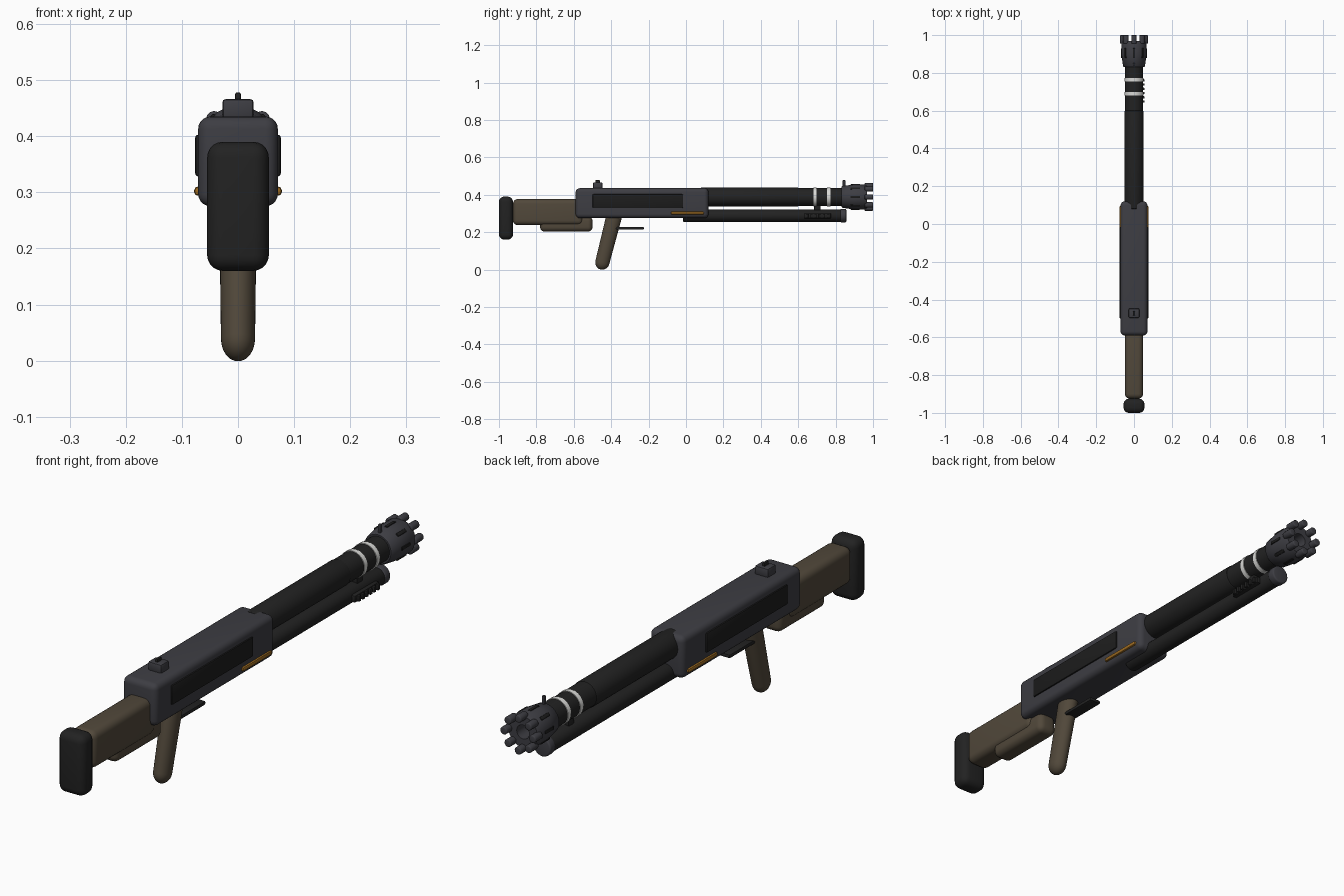
import bpy, math
from mathutils import Vector

if "Cube" in bpy.data.objects:
    bpy.data.objects.remove(bpy.data.objects["Cube"])


def material(name, r, g, b):
    m = bpy.data.materials.new(name)
    m.use_nodes = True
    m.diffuse_color = (r, g, b, 1)
    m.node_tree.nodes["Principled BSDF"].inputs["Base Color"].default_value = (r, g, b, 1)
    return m


GUNMETAL = material("gunmetal", .047, .047, .056)
BLACK = material("matte black", .016, .016, .016)
PANEL = material("panel black", .012, .012, .012)
BROWN = material("brown grip", .083, .065, .043)
BRASS = material("brass", .32, .14, .015)
WHITE = material("pale band", .70, .70, .68)


def finish(o, name, mat, bevel=0, segments=4):
    o.name = name
    o.data.materials.append(mat)
    bpy.ops.object.transform_apply(location=False, rotation=True, scale=True)
    if bevel:
        mod = o.modifiers.new("round edges", "BEVEL")
        mod.width, mod.segments = bevel, segments
        mod.limit_method = "ANGLE"
        bpy.ops.object.modifier_apply(modifier=mod.name)
    bpy.ops.object.shade_smooth_by_angle(angle=math.radians(40))
    return o


def box(name, x, y, z, mat, bevel=0, segments=4):
    """Box from its (min, max) ranges."""
    r = (x, y, z)
    bpy.ops.mesh.primitive_cube_add(size=1, location=[(a + b) / 2 for a, b in r])
    o = bpy.context.object
    o.scale = [b - a for a, b in r]
    return finish(o, name, mat, bevel, segments)


def tube(name, y0, y1, z, radius, mat, bevel=0, x=0, sides=32):
    bpy.ops.mesh.primitive_cylinder_add(vertices=sides, radius=radius, depth=y1 - y0,
                                        location=(x, (y0 + y1) / 2, z),
                                        rotation=(math.pi / 2, 0, 0))
    return finish(bpy.context.object, name, mat, bevel, 3)


def lathe(name, profile, mat, origin, axis, sides=32, flatten=1):
    """Revolve (radius, distance) points about an axis."""
    verts, faces, n = [], [], len(profile)
    for i in range(sides):
        a = 2 * math.pi * i / sides
        verts += [(r * math.cos(a) * flatten, r * math.sin(a), d) for r, d in profile]
        j = (i + 1) % sides
        faces += [(i * n + k, j * n + k, j * n + k + 1, i * n + k + 1) for k in range(n - 1)]
    me = bpy.data.meshes.new(name)
    me.from_pydata(verts, [], faces)
    o = bpy.data.objects.new(name, me)
    bpy.context.collection.objects.link(o)
    bpy.ops.object.select_all(action="DESELECT")
    o.select_set(True)
    bpy.context.view_layer.objects.active = o
    bpy.ops.object.mode_set(mode="EDIT")
    bpy.ops.mesh.select_all(action="SELECT")
    bpy.ops.mesh.remove_doubles(threshold=.0001)
    bpy.ops.mesh.normals_make_consistent(inside=False)
    bpy.ops.object.mode_set(mode="OBJECT")
    o.location = origin
    o.rotation_euler = Vector(axis).to_track_quat("Z", "X").to_euler()
    return finish(o, name, mat)


# Stock
box("butt_pad", (-.055, .055), (-1, -.925), (.16, .39), BLACK, .028, 5)
box("stock", (-.048, .048), (-.925, -.55), (.237, .377), BROWN, .026, 5)
box("stock_lower", (-.04, .04), (-.78, -.5), (.203, .285), BROWN, .024, 5)

# Receiver with side panels and brass strips
box("receiver", (-.071, .071), (-.59, .12), (.275, .435), GUNMETAL, .022, 5)
for side, label in ((1, "left"), (-1, "right")):
    def span(a, b):
        return tuple(sorted((side * a, side * b)))
    box(label + "_panel", span(.06, .0765), (-.5, -.015), (.328, .403), PANEL, .006, 2)
    box(label + "_brass_strip", span(.06, .078), (-.08, .095), (.294, .31), BRASS, .006, 2)

# Slanted hand grip with a domed end
bottom, top = Vector((0, -.457, 0)), Vector((0, -.383, .29))
length = (top - bottom).length
dome = [(.038 * math.sin(t * math.pi / 12), .04 - .04 * math.cos(t * math.pi / 12))
        for t in range(7)]
grip = lathe("hand_grip", dome + [(.042, length), (0, length)], BROWN,
             bottom, top - bottom)
for v in grip.data.vertices:
    v.co.x *= .8
box("trigger_bar", (-.025, .025), (-.39, -.225), (.213, .228), BLACK, .006, 2)

# Rear sight
box("rear_sight_base", (-.028, .028), (-.497, -.447), (.43, .466), GUNMETAL, .006, 2)
box("rear_sight_post", (-.005, .005), (-.485, -.46), (.455, .478), BLACK, .003, 2)

# Barrel, sleeve and bands
AXIS = .388
tube("barrel", .1, .85, AXIS, .048, BLACK)
tube("barrel_sleeve", .08, .6, AXIS, .05, BLACK, .003)
for i, y in enumerate((.69, .763)):
    tube("barrel_band_%d" % (i + 1), y - .009, y + .009, AXIS, .0505, WHITE)

# Magazine tube with cap, bracket and side rail
tube("magazine_tube", -.015, .835, .288, .033, BLACK, .004)
tube("magazine_cap", .825, .857, .288, .036, GUNMETAL, .006)
box("tube_bracket", (-.015, .015), (.685, .72), (.3, .36), BLACK, .004, 2)
box("side_rail", (.025, .046), (.63, .775), (.274, .3), BLACK, .004, 2)
for i in range(6):
    y = .648 + i * .0225
    box("rail_tooth_%d" % (i + 1), (.042, .055), (y - .006, y + .006), (.276, .298), BLACK, .002, 2)

# Muzzle brake with slots, knobs and a bore
lathe("muzzle_brake", [(0, 0), (.054, 0), (.058, .004), (.066, .06), (.066, .125),
                       (.06, .137), (.026, .137), (.026, .06), (0, .06)],
      GUNMETAL, (0, .832, AXIS), (0, 1, 0))
for i in range(8):
    a = i * math.pi / 4
    c, s = math.cos(a), math.sin(a)
    tube("muzzle_knob_%d" % (i + 1), .955, 1, AXIS + .06 * s, .0145, GUNMETAL, .004,
         x=.06 * c, sides=12)
    bpy.ops.mesh.primitive_cube_add(size=1, location=(.064 * c, .905, AXIS + .064 * s),
                                    rotation=(0, -a, 0))
    slot = bpy.context.object
    slot.scale = (.009, .052, .013)
    finish(slot, "muzzle_slot_%d" % (i + 1), PANEL, .003, 2)
box("front_sight", (-.005, .005), (.838, .852), (.43, .478), GUNMETAL, .003, 2)
